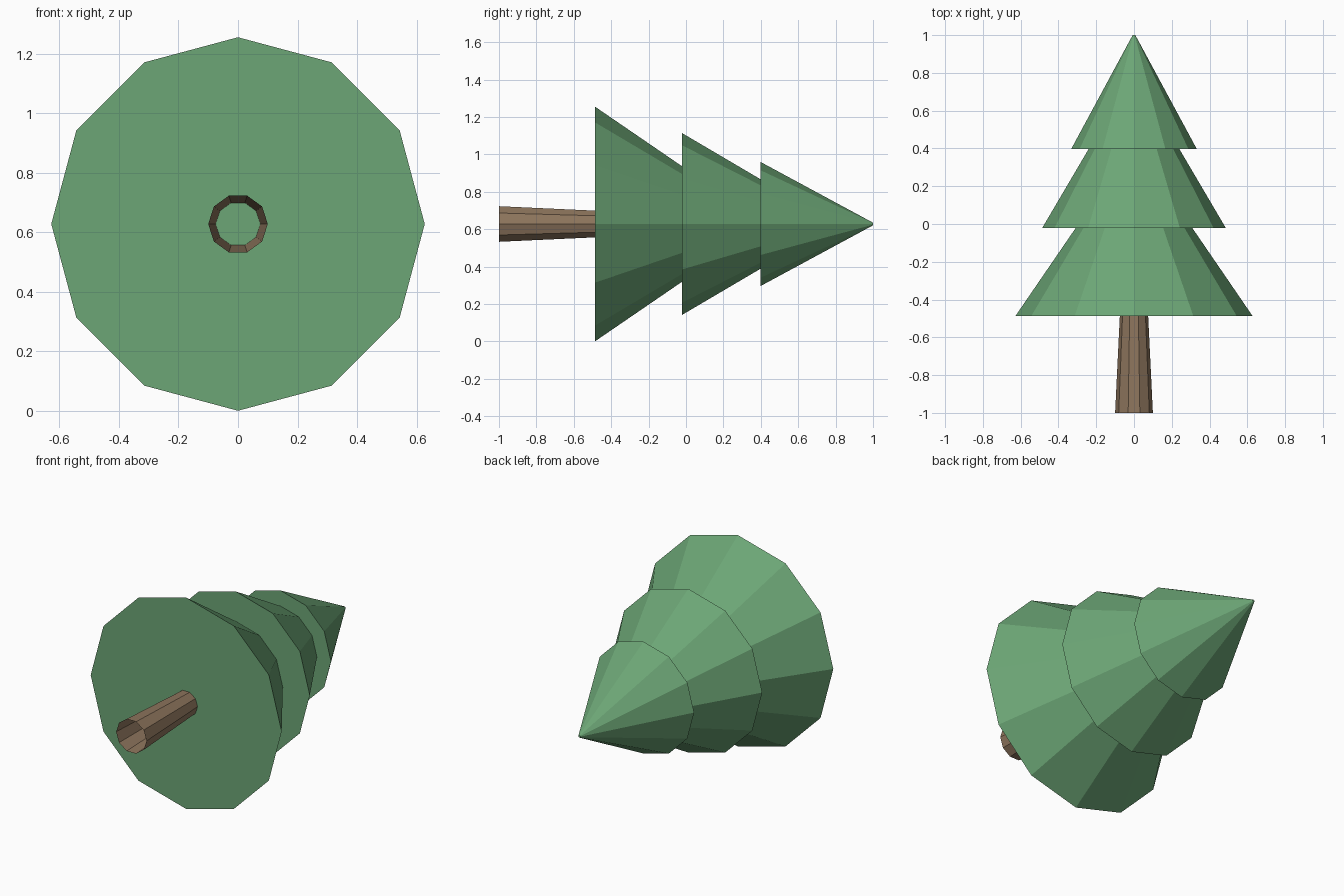
import bpy, bmesh, math

if "Cube" in bpy.data.objects:
    bpy.data.objects.remove(bpy.data.objects["Cube"])

CZ = 0.628  # height of the tree's axis, which runs along +y


def material(name, rgb):
    m = bpy.data.materials.new(name)
    m.diffuse_color = (*rgb, 1)
    m.use_nodes = True
    m.node_tree.nodes["Principled BSDF"].inputs["Base Color"].default_value = m.diffuse_color
    return m


green = material("needle green", (0.15, 0.38, 0.18))
brown = material("bark brown", (0.27, 0.18, 0.11))


def frustum(name, sides, y0, r0, y1, r1, mat, caps):
    """Flat-faced tapered tube along y, optionally closed at both ends."""
    bm = bmesh.new()
    rings = []
    for y, r in ((y0, r0), (y1, r1)):
        rings.append([bm.verts.new((r * math.cos(2 * math.pi * i / sides), y,
                                    CZ + r * math.sin(2 * math.pi * i / sides)))
                      for i in range(sides)])
    a, b = rings
    for i in range(sides):
        j = (i + 1) % sides
        bm.faces.new((a[j], a[i], b[i], b[j]))
    if caps:
        bm.faces.new(a)
        bm.faces.new(b[::-1])
    me = bpy.data.meshes.new(name)
    bm.to_mesh(me)
    bm.free()
    me.materials.append(mat)
    ob = bpy.data.objects.new(name, me)
    bpy.context.collection.objects.link(ob)


# Open-ended trunk
frustum("trunk", 10, -1.0, 0.1, -0.486, 0.075, brown, False)

# Three tiers of branches, each tucked into the next
frustum("lower_branches", 12, -0.486, 0.627, -0.02, 0.308, green, True)
frustum("middle_branches", 12, -0.021, 0.486, 0.399, 0.239, green, True)
frustum("top_branches", 12, 0.398, 0.332, 1.0, 0.007, green, True)
